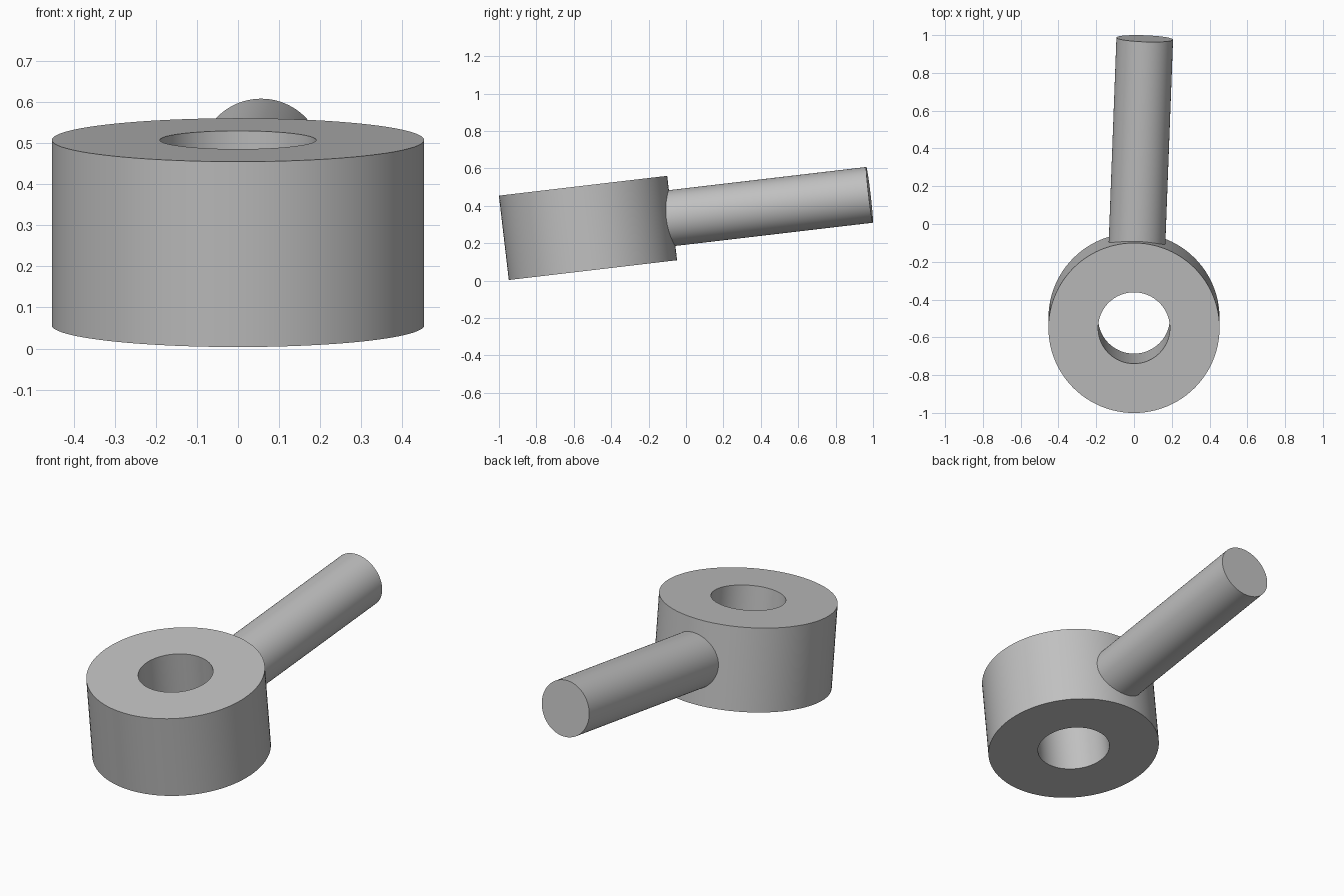
import bpy, bmesh, math
from mathutils import Matrix, Vector

cube = bpy.data.objects.get("Cube")
if cube:
    bpy.data.objects.remove(cube, do_unlink=True)

SEGMENTS = 96
CENTRE = Vector((0, -0.524, 0.282))
TILT = math.radians(6.7)
YAW = math.radians(-2.15)

grey = bpy.data.materials.new("plain grey")
grey.use_nodes = True
colour = (0.53, 0.53, 0.53, 1)
grey.diffuse_color = colour
grey.node_tree.nodes["Principled BSDF"].inputs["Base Color"].default_value = colour


def revolve(name, profile, closed, matrix):
    """Spin a (radius, height) profile about z into a solid and place it."""
    bm = bmesh.new()
    verts = [bm.verts.new((r, 0, h)) for r, h in profile]
    pairs = list(zip(verts, verts[1:]))
    if closed:
        pairs.append((verts[-1], verts[0]))
    edges = [bm.edges.new(p) for p in pairs]
    bmesh.ops.spin(bm, geom=verts + edges, axis=(0, 0, 1), cent=(0, 0, 0),
                   angle=math.tau, steps=SEGMENTS, use_duplicate=False)
    bmesh.ops.remove_doubles(bm, verts=bm.verts, dist=0.0001)
    bmesh.ops.recalc_face_normals(bm, faces=bm.faces)
    mesh = bpy.data.meshes.new(name)
    bm.to_mesh(mesh)
    bm.free()
    mesh.materials.append(grey)
    obj = bpy.data.objects.new(name, mesh)
    bpy.context.collection.objects.link(obj)
    obj.matrix_world = matrix
    bpy.ops.object.select_all(action="DESELECT")
    obj.select_set(True)
    bpy.context.view_layer.objects.active = obj
    bpy.ops.object.shade_smooth_by_angle(angle=math.radians(30))
    return obj


tilted = Matrix.Translation(CENTRE) @ Matrix.Rotation(TILT, 4, "X")

# Thick ring with a straight bore
outer, bore, half = 0.453, 0.19, 0.227
revolve("ring_head",
        [(bore, -half), (outer, -half), (outer, half), (bore, half)],
        True, tilted)

# Round handle, radiating from the ring and buried in its wall
along_y = Matrix.Rotation(YAW, 4, "Z") @ Matrix.Rotation(math.radians(-90), 4, "X")
radius, start, end = 0.15, 0.3, 1.517
revolve("handle",
        [(0, start), (radius, start), (radius, end), (0, end)],
        False, tilted @ along_y)
